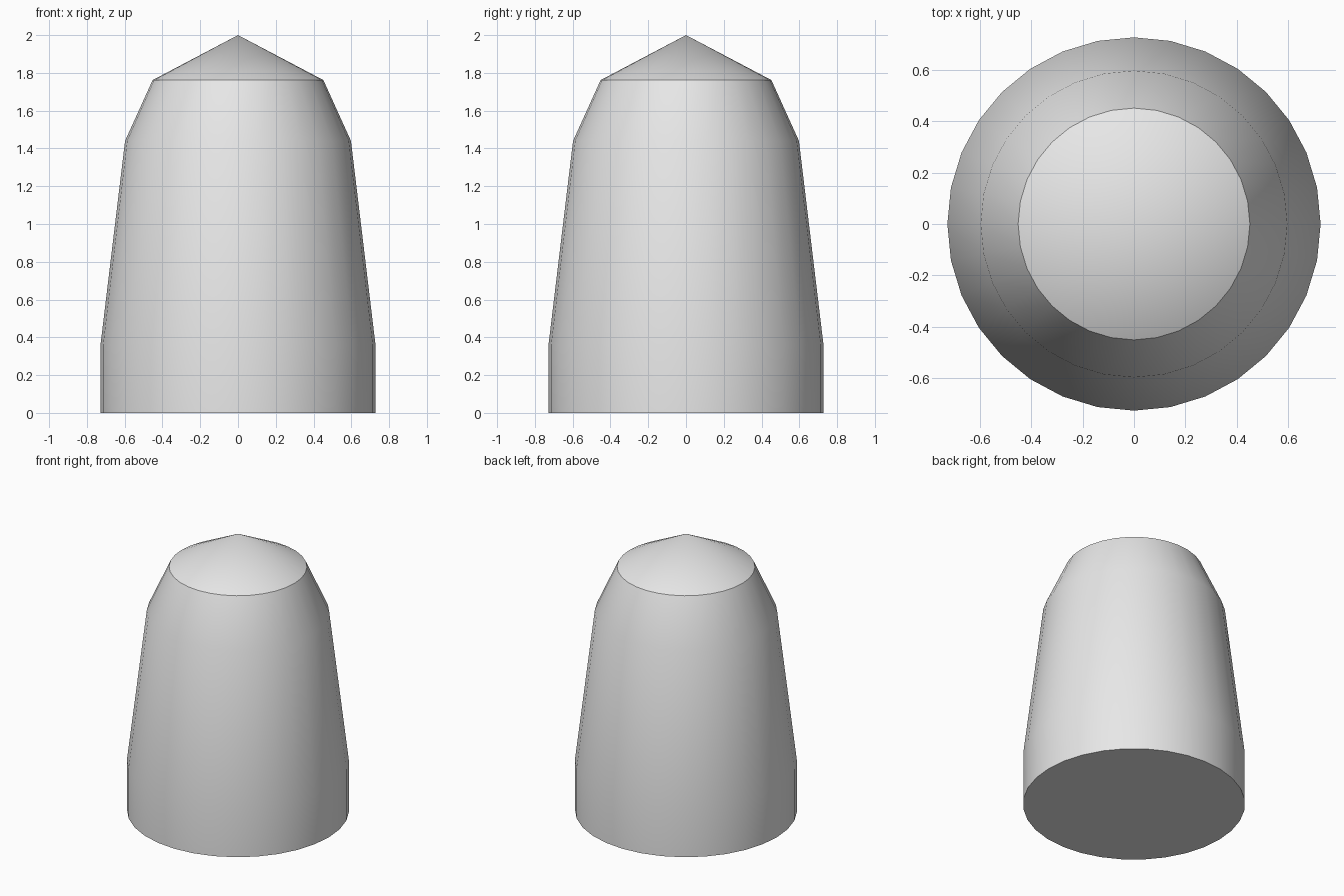
import bpy
import bmesh
from math import cos, sin, pi, radians

if "Cube" in bpy.data.objects:
    bpy.data.objects.remove(bpy.data.objects["Cube"], do_unlink=True)

SIDES = 32

# Plain grey material
grey = bpy.data.materials.new("light_grey")
grey.use_nodes = True
colour = (0.8, 0.8, 0.8, 1.0)
grey.diffuse_color = colour
grey.node_tree.nodes["Principled BSDF"].inputs["Base Color"].default_value = colour

# Body outline as (radius, height), from foot to shoulder, then the tip
outline = [(0.728, 0.0), (0.728, 0.36), (0.598, 1.44), (0.452, 1.762)]
tip_height = 2.0

bm = bmesh.new()
rings = [
    [bm.verts.new((r * cos(2 * pi * i / SIDES), r * sin(2 * pi * i / SIDES), z))
     for i in range(SIDES)]
    for r, z in outline
]

# Tapering walls
for low, high in zip(rings, rings[1:]):
    for i in range(SIDES):
        j = (i + 1) % SIDES
        bm.faces.new((low[i], low[j], high[j], high[i]))

# Flat base and conical cap
bm.faces.new(reversed(rings[0]))
tip = bm.verts.new((0, 0, tip_height))
for i in range(SIDES):
    bm.faces.new((rings[-1][i], rings[-1][(i + 1) % SIDES], tip))

mesh = bpy.data.meshes.new("tapered_body")
bm.to_mesh(mesh)
bm.free()
mesh.materials.append(grey)
body = bpy.data.objects.new("tapered_body", mesh)
bpy.context.collection.objects.link(body)

# Smooth walls with crisp base and cap edges
bpy.ops.object.select_all(action="DESELECT")
body.select_set(True)
bpy.context.view_layer.objects.active = body
bpy.ops.object.shade_smooth_by_angle(angle=radians(30))
